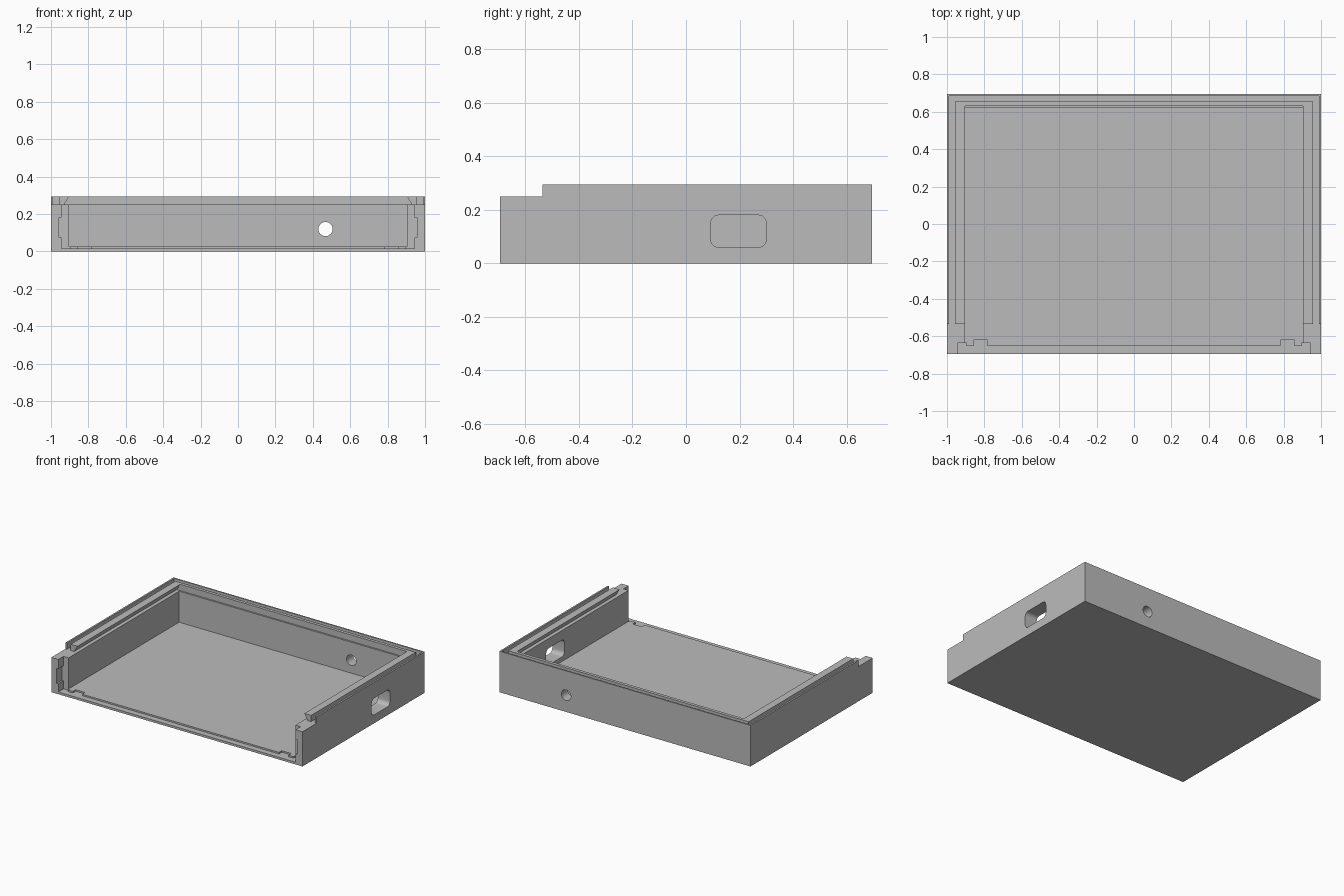
import bpy, bmesh, math
from mathutils import Vector

cube = bpy.data.objects.get("Cube")
if cube:
    bpy.data.objects.remove(cube, do_unlink=True)

grey = bpy.data.materials.new("plain_grey")
grey.use_nodes = True
colour = (0.5, 0.5, 0.5, 1)
grey.diffuse_color = colour
grey.node_tree.nodes["Principled BSDF"].inputs["Base Color"].default_value = colour


def prism(name, points, direction):
    """Extrude a closed outline of 3D points along a direction."""
    bm = bmesh.new()
    face = bm.faces.new([bm.verts.new(p) for p in points])
    new = bmesh.ops.extrude_face_region(bm, geom=[face])["geom"]
    moved = [v for v in new if isinstance(v, bmesh.types.BMVert)]
    bmesh.ops.translate(bm, verts=moved, vec=Vector(direction))
    bmesh.ops.recalc_face_normals(bm, faces=bm.faces)
    mesh = bpy.data.meshes.new(name)
    bm.to_mesh(mesh)
    bm.free()
    mesh.materials.append(grey)
    obj = bpy.data.objects.new(name, mesh)
    bpy.context.collection.objects.link(obj)
    return obj


def box(name, x, y, z):
    outline = [(x[0], y[0], z[0]), (x[1], y[0], z[0]), (x[1], y[1], z[0]), (x[0], y[1], z[0])]
    return prism(name, outline, (0, 0, z[1] - z[0]))


def carve(cutter):
    """Subtract a cutter from the tray and discard it."""
    mod = tray.modifiers.new("carve", 'BOOLEAN')
    mod.operation = 'DIFFERENCE'
    mod.solver = 'EXACT'
    mod.object = cutter
    bpy.context.view_layer.objects.active = tray
    bpy.ops.object.modifier_apply(modifier=mod.name)
    bpy.data.objects.remove(cutter, do_unlink=True)


W, D, H = 1.0, 0.695, 0.295       # half width, half depth, height
FLOOR, LEDGE, STEP = 0.027, 0.25, -0.535
OUT = 1.2                          # cutter overshoot

tray = box("tray_body", (-W, W), (-D, D), (0, H))

# Interior, open at the front and top
carve(box("cavity", (-0.903, 0.903), (-OUT, 0.62), (FLOOR, 1)))

# Sliding lid slot with undercut sides
slot = [(-0.93, LEDGE), (0.93, LEDGE), (0.894, 0.31), (-0.894, 0.31)]
carve(prism("lid_slot", [(x, -OUT, z) for x, z in slot], (0, OUT + 0.632, 0)))

# Groove running around the rim
for s in (-1, 1):
    carve(box("side_groove", sorted((s * 0.957, s * 0.988)), (-OUT, 0.685), (LEDGE, 1)))
carve(box("back_groove", (-0.988, 0.988), (0.655, 0.685), (LEDGE, 1)))

# Lowered front shelves on the side walls
carve(box("front_step", (-OUT, OUT), (-OUT, STEP), (LEDGE, 1)))

# Front panel seat with wall channels, side pockets and floor notches
carve(box("panel_seat", (-0.9, 0.9), (-OUT, -0.652), (0.016, 1)))
for s in (-1, 1):
    carve(box("wall_channel", sorted((s * 0.896, s * 0.944)), (-OUT, -0.636), (0.016, 1)))
    carve(box("side_pocket", sorted((s * 0.93, s * 0.957)), (-OUT, -0.636), (0.075, 0.182)))
    carve(box("floor_notch", sorted((s * 0.783, s * 0.858)), (-OUT, -0.62), (0.016, 1)))

# Rounded window in the right wall
window, radius = [], 0.03
for i, (cy, cz) in enumerate([(0.27, 0.15), (0.122, 0.15), (0.122, 0.09), (0.27, 0.09)]):
    for k in range(7):
        a = math.radians(90 * i + 15 * k)
        window.append((0.8, cy + radius * math.cos(a), cz + radius * math.sin(a)))
carve(prism("window", window, (0.4, 0, 0)))

# Round cable hole in the back wall
ring = [math.tau * k / 32 for k in range(32)]
hole = [(0.468 + 0.038 * math.cos(a), 0.5, 0.12 + 0.038 * math.sin(a)) for a in ring]
carve(prism("cable_hole", hole, (0, 0.4, 0)))

# Smooth rounded openings, keep edges sharp
bpy.ops.object.select_all(action='DESELECT')
tray.select_set(True)
bpy.context.view_layer.objects.active = tray
bpy.ops.object.shade_smooth_by_angle(angle=math.radians(30))
